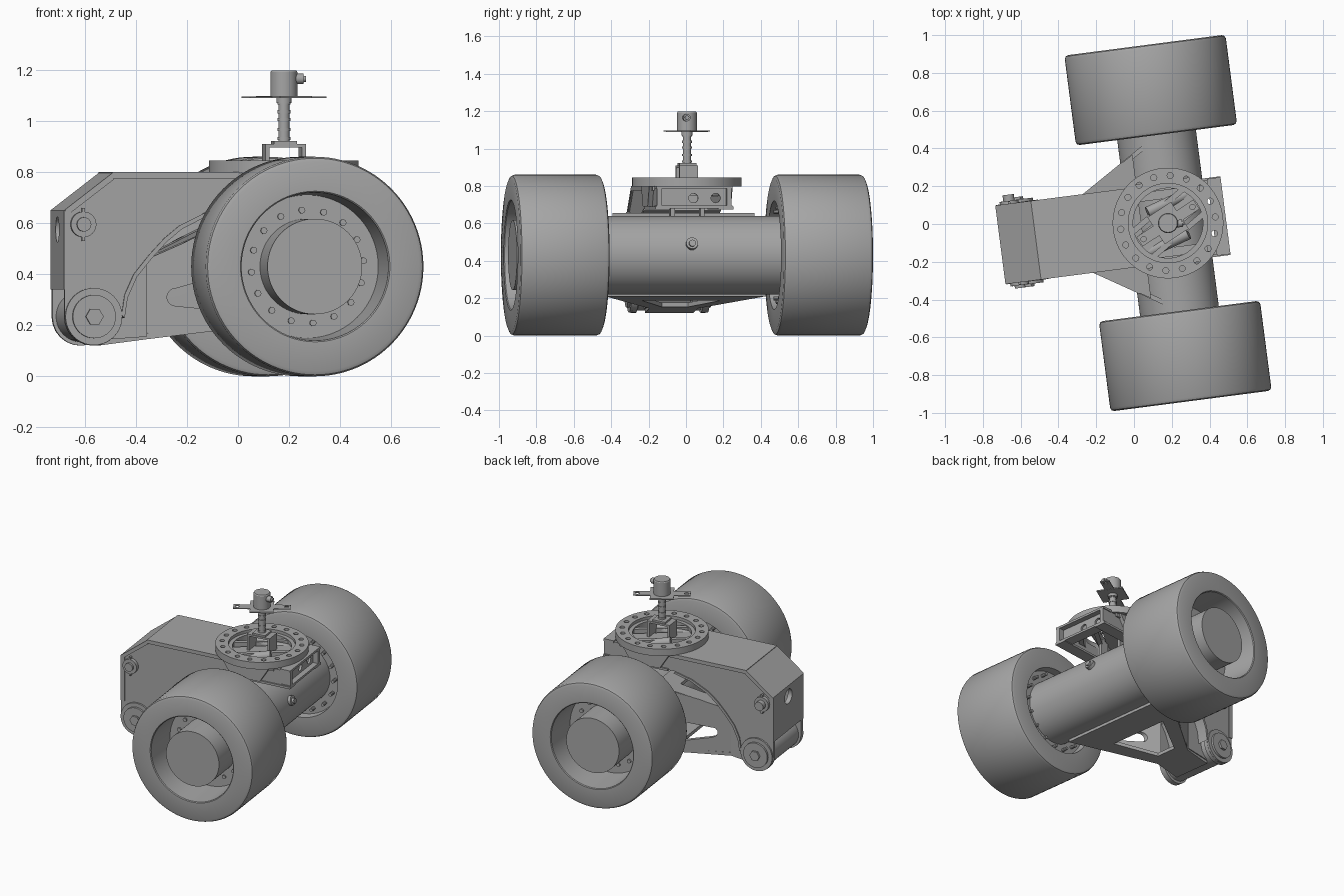
import bpy, bmesh, math
from mathutils import Matrix, Vector

cube = bpy.data.objects.get("Cube")
if cube:
    bpy.data.objects.remove(cube, do_unlink=True)

grey = bpy.data.materials.new("machine grey")
grey.use_nodes = True
colour = (0.38, 0.38, 0.38, 1)
grey.diffuse_color = colour
grey.node_tree.nodes["Principled BSDF"].inputs["Base Color"].default_value = colour
parts = []


def finish(name, bm):
    bmesh.ops.recalc_face_normals(bm, faces=bm.faces)
    me = bpy.data.meshes.new(name)
    bm.to_mesh(me)
    bm.free()
    me.materials.append(grey)
    ob = bpy.data.objects.new(name, me)
    bpy.context.scene.collection.objects.link(ob)
    parts.append(ob)
    return ob


def prism(name, pts, axis, lo, hi, shear=0.0):
    """Extrude an outline along y (points are x, z) or z (points are x, y)."""
    bm = bmesh.new()
    rows = []
    for h in (lo, hi):
        rows.append([bm.verts.new((a, h + shear * a, b) if axis == 'y' else (a, b, h)) for a, b in pts])
    bm.faces.new(rows[0])
    bm.faces.new(rows[1])
    n = len(pts)
    for i in range(n):
        j = (i + 1) % n
        bm.faces.new((rows[0][i], rows[0][j], rows[1][j], rows[1][i]))
    return finish(name, bm)


def box(name, x, y, z, turn=0):
    ob = prism(name, [(x[0], y[0]), (x[1], y[0]), (x[1], y[1]), (x[0], y[1])], 'z', *z)
    ob.data.transform(Matrix.Rotation(math.radians(turn), 4, 'Z'))
    return ob


def lathe(name, profile, base, direction, n=64, closed=False):
    """Spin (radius, height) points about an axis through base."""
    bm = bmesh.new()
    vs = [bm.verts.new((r, 0, t)) for r, t in profile]
    es = [bm.edges.new(p) for p in zip(vs, vs[1:])]
    if closed:
        es.append(bm.edges.new((vs[-1], vs[0])))
    bmesh.ops.spin(bm, geom=vs + es, cent=(0, 0, 0), axis=(0, 0, 1), angle=math.tau, steps=n)
    bmesh.ops.remove_doubles(bm, verts=bm.verts, dist=1e-5)
    rot = Vector(direction).to_track_quat('Z', 'Y').to_matrix().to_4x4()
    bm.transform(Matrix.Translation(base) @ rot)
    return finish(name, bm)


def rod(name, a, b, r, n=32):
    d = Vector(b) - Vector(a)
    return lathe(name, [(0, 0), (r, 0), (r, d.length), (0, d.length)], a, d, n)


def cut(ob, cutters):
    for c in cutters:
        c.hide_render = True
        mod = ob.modifiers.new("cut", 'BOOLEAN')
        mod.operation, mod.object = 'DIFFERENCE', c
    dg = bpy.context.evaluated_depsgraph_get()
    dg.update()
    ob.data = bpy.data.meshes.new_from_object(ob.evaluated_get(dg))
    ob.modifiers.clear()
    for c in cutters:
        parts.remove(c)
        bpy.data.objects.remove(c, do_unlink=True)


def around(r, n, start=0.0):
    return [(r * math.cos(start + math.tau * i / n), r * math.sin(start + math.tau * i / n)) for i in range(n)]


def arc(cx, cz, r, a, b, n=12):
    angles = [math.radians(a + (b - a) * i / n) for i in range(n + 1)]
    return [(cx + r * math.cos(t), cz + r * math.sin(t)) for t in angles]


AXLE = 0.43
PX, PZ = -0.778, 0.234  # lower pivot

# Wheels with deep rims and a drum in the middle
wheel = [(0, .01), (.187, .01), (.187, .24), (.28, .24), (.29, .005), (.295, 0), (.41, 0), (.424, .006),
         (.43, .02), (.43, .46), (.424, .474), (.41, .48), (.29, .48), (.285, .43), (0, .43)]
for side, label in ((-1, "right"), (1, "left")):
    lathe(label + "_wheel", wheel, (0, side * .95, AXLE), (0, -side, 0), 96)
    for x, z in around(.222, 16, .1):
        rod(label + "_rim_bolt", (x, side * .72, AXLE + z), (x, side * .695, AXLE + z), .013, 10)
    for x, z in around(.25, 16):
        rod(label + "_flange_bolt", (x, side * .52, AXLE + z), (x, side * .48, AXLE + z), .011, 10)

# Axle tube
rod("axle_tube", (0, -.53, AXLE), (0, .53, AXLE), .21, 64)
for r, x in ((.032, .22), (.018, .235)):
    rod("drain_plug", (.19, 0, .485), (x, 0, .495), r, 20)

# Upper frame: side plates, belly, top, slanted top and end plates
curve = [(-.668, .24), (-.656, .32), (-.62, .40), (-.56, .475), (-.50, .54), (-.44, .59), (-.32, .65), (-.2, .68)]
outline = ([(-.892, .65)] + arc(PX, PZ, .114, 180, 360) + curve[1:] +
           [(.307, .68), (.307, .79), (-.70, .79)])
for s in (-1, 1):
    prism("frame_side_plate", outline, 'y', s * .175, s * .2)
thick = [(x + .012, z - .012) for x, z in curve]
prism("frame_belly_plate", curve + thick[::-1], 'y', -.208, .208)
prism("frame_slanted_plate", [(-.895, .65), (-.70, .80), (-.70, .77), (-.87, .64)], 'y', -.21, .21)
top = box("frame_top_plate", (-.705, .19), (-.21, .21), (.775, .80))
cut(top, [rod("cutter", (0, 0, .7), (0, 0, .9), .195, 48)])
end = box("frame_end_plate", (-.895, -.865), (-.205, .205), (.34, .65))
cut(end, [rod("cutter", (-1, 0, .575), (-.8, 0, .575), .05, 24)])
box("frame_end_inner_plate", (-.70, -.68), (-.18, .18), (.34, .78))

# Open channel closing the frame on the other end
web = box("channel_web", (.255, .27), (-.2, .2), (.68, .79))
cut(web, [rod("cutter", (.2, y, .735), (.3, y, .735), .025, 20) for y in (-.12, 0, .12)])
for z in (.68, .785):
    box("channel_flange", (.235, .307), (-.205, .205), (z, z + .015))
for s in (-1, 1):
    box("side_beam_flange", (-.15, .307), sorted((s * .13, s * .21)), (.675, .69))
    prism("ring_gusset", [(-.1, .69), (.1, .69), (.17, .80), (-.17, .80)], 'y', s * .2, s * .225)

# Pins on the frame
for s in (-1, 1):
    rod("lower_pivot_boss", (PX, s * .19, PZ), (PX, s * .212, PZ), .112, 40)
    rod("lower_pivot_cap", (PX, s * .2, PZ), (PX, s * .226, PZ), .085, 40)
    rod("lower_pivot_bolt", (PX, s * .2, PZ), (PX, s * .24, PZ), .035, 6)
    rod("upper_pin_collar", (-.82, s * .19, .595), (-.82, s * .225, .595), .05)
    rod("upper_pin_head", (-.82, s * .19, .595), (-.82, s * .24, .595), .028, 20)
    box("upper_pin_keeper", (-.826, -.814), sorted((s * .2, s * .222)), (.53, .66))
rod("upper_pin", (-.82, -.2, .595), (-.82, .258, .595), .03)

# Swing arm: hub, straight neck, flared sides with windows, bottom and top plates
rod("swing_arm_hub", (PX, -.17, PZ), (PX, .17, PZ), .1, 40)
SLOPE = .62
for s in (-1, 1):
    prism("swing_arm_neck", [(PX, .14), (-.56, .155), (-.56, .45), (-.66, .40), (PX, .32)], 'y', s * .11, s * .137)
    flare = prism("swing_arm_side", [(-.56, .155), (-.32, .19), (-.08, .215), (-.08, .63), (-.2, .62), (-.39, .54),
                                     (-.56, .45)], 'y', s * .447, s * .475, s * SLOPE)
    window = (arc(-.45, .31, .035, 90, 270, 8) + [(-.30, .26)] +
              arc(-.27, .30, .035, -60, 60, 6) + [(-.30, .39)])
    cut(flare, [prism("cutter", window, 'y', s * .40, s * .52, s * SLOPE)])


def flared_plate(name, z0, z1, tilt, near, far, hole):
    wide = .47 + SLOPE * far
    ob = prism(name, [(near, -.13), (-.56, -.13), (far, -wide), (far, wide), (-.56, .13), (near, .13)], 'z', z0, z1)
    if hole:
        cut(ob, [prism("cutter", [(-.5, -.07), (-.24, -.21), (-.24, .21), (-.5, .07)], 'z', z0 - .1, z1 + .1)])
    for v in ob.data.vertices:
        v.co.z += tilt * (v.co.x + .56)
    return ob


flared_plate("swing_arm_bottom", .145, .168, .13, -.74, -.06, True)
flared_plate("swing_arm_top", .435, .458, .47, -.72, -.14, True)

# Slewing ring with bolt holes
ring = lathe("slewing_ring", [(.21, .797), (.293, .797), (.293, .845), (.21, .845)], (0, 0, 0), (0, 0, 1), 72, True)
cut(ring, [rod("cutter", (x, y, .7), (x, y, .9), .016, 14) for x, y in around(.252, 18)])
lathe("ring_collar", [(.185, .75), (.215, .75), (.215, .825), (.185, .825)], (0, 0, 0), (0, 0, 1), 64, True)

# Bars and cylinders inside the ring
box("ring_cross_bar", (-.2, .2), (-.05, .05), (.77, .80), 33)
for s in (-1, 1):
    box("ring_side_bar", (-.17, .17), (s * .085 - .015, s * .085 + .015), (.75, .82), 33)
    rod("damping_cylinder", (-.12 * s, -.14 * s, .77), (.10 * s, -.07 * s, .81), .03, 20)
    box("ring_leg", (-.03, .03), (s * .08 - .012, s * .08 + .012), (.60, .78))

# Sensor post
for s in (-1, 1):
    box("bracket_leg", (s * .072 - .008, s * .072 + .008), (-.05, .05), (.79, .91))
box("bracket_top", (-.08, .08), (-.05, .05), (.897, .91))
box("post_foot", (-.045, .045), (-.045, .045), (.91, .922))
rod("post", (0, 0, .92), (0, 0, 1.07), .022)
for z in (.925, .96, 1.0, 1.03, 1.065):
    rod("post_collar", (0, 0, z), (0, 0, z + .012), .026, 24)
rod("post_neck", (0, 0, 1.07), (0, 0, 1.095), .03)
arm = box("sensor_plate", (-.18, .18), (-.03, .03), (1.09, 1.096), 26)
cut(arm, [rod("cutter", (x, y, 1), (x, y, 1.2), .014, 14) for x, y in around(.155, 2, math.radians(26))])
box("sensor_plate_middle", (-.075, .075), (-.085, .085), (1.089, 1.097), 26)
lathe("sensor_can", [(0, .0), (.053, 0), (.053, .096), (.049, .102), (0, .102)], (0, 0, 1.095), (0, 0, 1), 40)
rod("sensor_plug", (.04, -.01, 1.165), (.075, -.01, 1.165), .02, 16)
rod("sensor_plug_tip", (.07, -.01, 1.165), (.085, -.01, 1.165), .012, 16)

# Turn everything into place and smooth the round surfaces
place = Matrix.Translation((.18, .005, 0)) @ Matrix.Rotation(math.radians(7.4), 4, 'Z')
for ob in parts:
    ob.data.transform(place)
    ob.data.shade_smooth()
    ob.data.set_sharp_from_angle(angle=math.radians(30))
